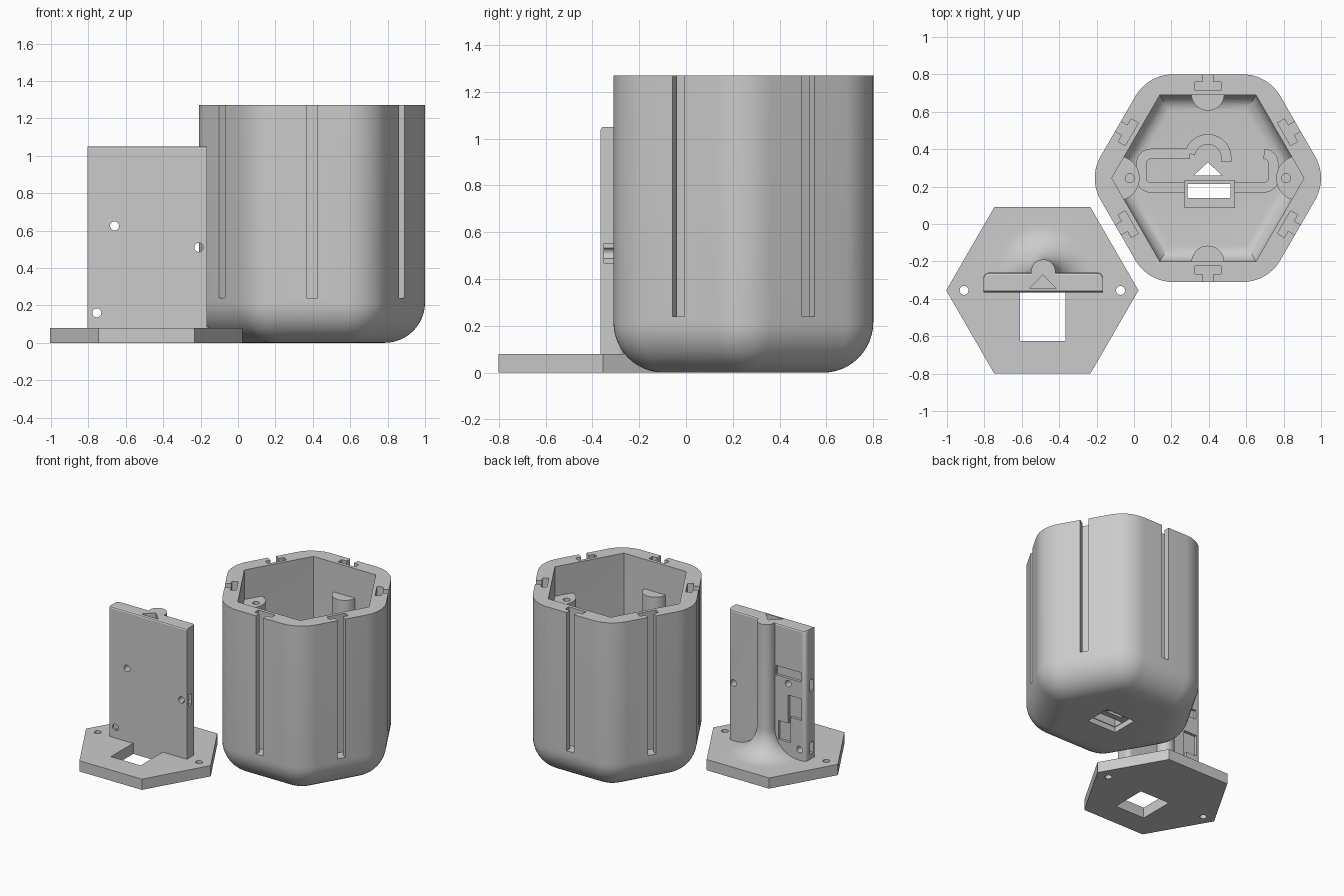
import bpy, bmesh, math
from mathutils import Matrix, Vector

if "Cube" in bpy.data.objects:
    bpy.data.objects.remove(bpy.data.objects["Cube"])

grey = bpy.data.materials.new("plain_grey")
grey.use_nodes = True
grey.diffuse_color = (0.6, 0.6, 0.6, 1)
grey.node_tree.nodes["Principled BSDF"].inputs["Base Color"].default_value = (0.6, 0.6, 0.6, 1)


def finish(name, bm):
    bmesh.ops.recalc_face_normals(bm, faces=bm.faces)
    mesh = bpy.data.meshes.new(name)
    bm.to_mesh(mesh)
    bm.free()
    mesh.materials.append(grey)
    obj = bpy.data.objects.new(name, mesh)
    bpy.context.collection.objects.link(obj)
    return obj


def loft(name, rings):
    """Skin a stack of (z, outline) rings and cap both ends."""
    bm = bmesh.new()
    rows = [[bm.verts.new((x, y, z)) for x, y in pts] for z, pts in rings]
    n = len(rows[0])
    for low, high in zip(rows, rows[1:]):
        for i in range(n):
            j = (i + 1) % n
            bm.faces.new((low[i], low[j], high[j], high[i]))
    bm.faces.new(rows[0][::-1])
    bm.faces.new(rows[-1])
    return finish(name, bm)


def prism(name, pts, z0, z1):
    return loft(name, [(z0, pts), (z1, pts)])


def box(name, x0, x1, y0, y1, z0, z1):
    return prism(name, [(x0, y0), (x1, y0), (x1, y1), (x0, y1)], z0, z1)


def arc(cx, cy, r, a0, a1, n):
    steps = [math.radians(a0 + (a1 - a0) * i / n) for i in range(n + 1)]
    return [(cx + r * math.cos(a), cy + r * math.sin(a)) for a in steps]


def circle(cx, cy, r, n=40):
    return arc(cx, cy, r, 0, 360, n)[:-1]


def hexagon(cx, cy, apothem, r=0.0):
    """Hexagon pointing along x, optionally with rounded corners."""
    pts = []
    reach = (apothem - r) / math.cos(math.pi / 6)
    for k in range(6):
        a = k * 60
        x = cx + reach * math.cos(math.radians(a))
        y = cy + reach * math.sin(math.radians(a))
        pts += arc(x, y, r, a - 30, a + 30, 10) if r else [(x, y)]
    return pts


def combine(obj, other, op="DIFFERENCE"):
    """Apply a boolean, moving to the next solver if one loses the body."""
    before = len(obj.data.polygons)
    mod = obj.modifiers.new("combine", "BOOLEAN")
    mod.operation = op
    mod.object = other
    for solver in ("EXACT", "MANIFOLD", "FLOAT"):
        mod.solver = solver
        bpy.context.view_layer.update()
        graph = bpy.context.evaluated_depsgraph_get()
        after = len(obj.evaluated_get(graph).data.polygons)
        if after > before * 0.4 and after != before:
            break
    bpy.context.view_layer.objects.active = obj
    bpy.ops.object.modifier_apply(modifier=mod.name)
    bpy.data.objects.remove(other)


def smooth(obj):
    bpy.ops.object.select_all(action="DESELECT")
    obj.select_set(True)
    bpy.context.view_layer.objects.active = obj
    bpy.ops.object.shade_smooth_by_angle(angle=math.radians(25))


def ribbon(path, width):
    """Closed outline of constant width around an open path."""
    pts = [Vector(p) for p in path]
    left, right = [], []
    for i, p in enumerate(pts):
        d = (pts[min(i + 1, len(pts) - 1)] - pts[max(i - 1, 0)]).normalized()
        side = Vector((-d.y, d.x)) * width / 2
        left.append(tuple(p + side))
        right.append(tuple(p - side))
    return left + right[::-1]


# Container: rounded hexagonal shell with a filleted base
CX, CY, TOP, FLOOR = 0.395, 0.245, 1.27, 0.08
FILLET = 0.215
rings = []
for i in range(13):
    t = math.radians(90 * i / 12)
    inset = FILLET * (1 - math.sin(t))
    rings.append((FILLET * (1 - math.cos(t)), hexagon(CX, CY, 0.555 - inset, 0.233 - inset)))
rings.append((TOP, hexagon(CX, CY, 0.555, 0.233)))
container = loft("container", rings)

# Cavity with a rounded floor edge, leaving the screw and support posts standing
rings = []
for i in range(9):
    t = math.radians(90 * i / 8)
    rings.append((FLOOR + 0.09 * (1 - math.cos(t)), hexagon(CX, CY, 0.355 + 0.09 * math.sin(t))))
rings.append((TOP + 0.1, hexagon(CX, CY, 0.445)))
cavity = loft("cavity", rings)
for s in (-1, 1):
    combine(cavity, prism("screw_post", circle(CX + s * 0.485, CY, 0.12), -0.1, 1.05))
    combine(cavity, prism("support_post", circle(CX, CY + s * 0.449, 0.088), -0.1, 1.05))
combine(container, cavity)
for s in (-1, 1):
    combine(container, prism("screw_hole", circle(CX + s * 0.418, CY, 0.024, 24), 0.8, 1.1))

# T-shaped rail slots in all six sides
tee = [(0.03, -0.6), (0.03, -0.513), (0.07, -0.513), (0.07, -0.47),
       (-0.07, -0.47), (-0.07, -0.513), (-0.03, -0.513), (-0.03, -0.6)]
for k in range(6):
    slot = prism("slot", tee, 0.24, TOP + 0.1)
    slot.data.transform(Matrix.Translation((CX, CY, 0)) @ Matrix.Rotation(k * math.pi / 3, 4, "Z"))
    combine(container, slot)

# Window, triangular port and the recess under the floor
WX0, WX1, WY0, WY1 = 0.285, 0.515, 0.14, 0.215
combine(container, box("window", WX0, WX1, WY0, WY1, -0.1, 0.4))
combine(container, prism("port", [(0.32, 0.26), (0.47, 0.26), (CX, 0.33)], -0.1, 0.4))
combine(container, box("underside_recess", 0.28, 0.52, 0.135, 0.335, -0.1, 0.04))
smooth(container)

# Raised frame around the window
frame = box("window_frame", 0.27, 0.54, 0.085, 0.235, 0.05, FLOOR + 0.1)
combine(frame, box("frame_opening", WX0, WX1, WY0, WY1, -0.1, 0.4))

# Cradle ribs on the floor, following the board and its tube
left_path = ([(0.3, 0.375)] + arc(0.09, 0.325, 0.05, 90, 180, 6)
             + arc(0.09, 0.245, 0.05, 180, 270, 6) + [(WX0 - 0.005, 0.195)])
right_path = ([(WX1 + 0.005, 0.195)] + arc(0.695, 0.245, 0.05, 270, 360, 6)
              + arc(0.695, 0.325, 0.05, 0, 90, 6))
hook_path = [(0.493, 0.335)] + arc(CX, 0.355, 0.098, 5, 168, 16)
for name, path in (("left_cradle", left_path), ("right_cradle", right_path), ("hook_cradle", hook_path)):
    smooth(prism(name, ribbon(path, 0.055), 0.05, FLOOR + 0.08))

# Lid: flat hexagon carrying an upright board
LX, LY, THICK, HIGH = -0.49, -0.355, 0.08, 1.05
lid = prism("lid_with_board", hexagon(LX, LY, 0.445), 0, THICK)
X0, X1, Y0, Y1 = -0.805, -0.165, -0.365, -0.26


def board_outline(d):
    """Board section, thinned by d on its front and back."""
    r, mid = 0.03, (Y0 + Y1) / 2
    k = 1 - 2 * d / (Y1 - Y0)
    pts = ([(X0, Y0), (X1, Y0)] + arc(X1 - r, Y1 - r, r, 0, 90, 6)
           + arc(X0 + r, Y1 - r, r, 90, 180, 6))
    return [(x, mid + (y - mid) * k) for x, y in pts]


board = loft("board", [(0.04, board_outline(0)), (HIGH - 0.012, board_outline(0)),
                       (HIGH - 0.004, board_outline(0.004)), (HIGH, board_outline(0.012))])
combine(lid, board, "UNION")

# Cable tube flaring into the lid
TX, TY = -0.485, -0.255
rings = [(0.04, circle(TX, TY, 0.255))]
for i in range(13):
    t = math.radians(90 * i / 12)
    rings.append((THICK + 0.19 * (1 - math.cos(t)), circle(TX, TY, 0.065 + 0.19 * (1 - math.sin(t)))))
rings.append((HIGH, circle(TX, TY, 0.065)))
tube = loft("tube", rings)
combine(tube, box("front_trim", -1, 0, -1, -0.34, -0.1, 2))
combine(lid, tube, "UNION")

# Openings in the lid and the top of the tube
combine(lid, box("square_opening", -0.61, -0.365, -0.625, Y0 + 0.003, -0.1, THICK + 0.002))
for s in (-1, 1):
    combine(lid, prism("lid_hole", circle(LX + s * 0.418, LY, 0.024, 24), -0.1, 0.2))
combine(lid, prism("tube_port", [(-0.56, -0.345), (-0.415, -0.345), (-0.487, -0.272)], 0.95, 1.2))

# Screw holes through the board, each with a nut slot from the nearer edge
for x, z, edge in ((-0.66, 0.625, X0), (-0.755, 0.16, X0), (-0.21, 0.51, X1)):
    hole = prism("board_hole", circle(0, 0, 0.024, 24), -0.3, 0.3)
    hole.data.transform(Matrix.Translation((x, -0.3, z)) @ Matrix.Rotation(math.pi / 2, 4, "X"))
    combine(lid, hole)
    out = math.copysign(0.05, edge - x)
    a, b = sorted((edge + out, edge - out))
    combine(lid, box("nut_slot", a, b, -0.35, -0.31, z - 0.042, z + 0.042))

# Shallow pockets on the back of the board
combine(lid, box("groove", -0.765, -0.56, Y1 - 0.02, 0, 0.665, 0.735))
pocket = [(-0.77, 0.54), (-0.77, 0.38), (-0.68, 0.38), (-0.68, 0.19),
          (-0.58, 0.19), (-0.58, 0.33), (-0.66, 0.33), (-0.66, 0.54)]
cut = prism("pocket", pocket, 0, 0.05)
cut.data.transform(Matrix.Translation((0, Y1 + 0.03, 0)) @ Matrix.Rotation(math.pi / 2, 4, "X"))
combine(lid, cut)
smooth(lid)
